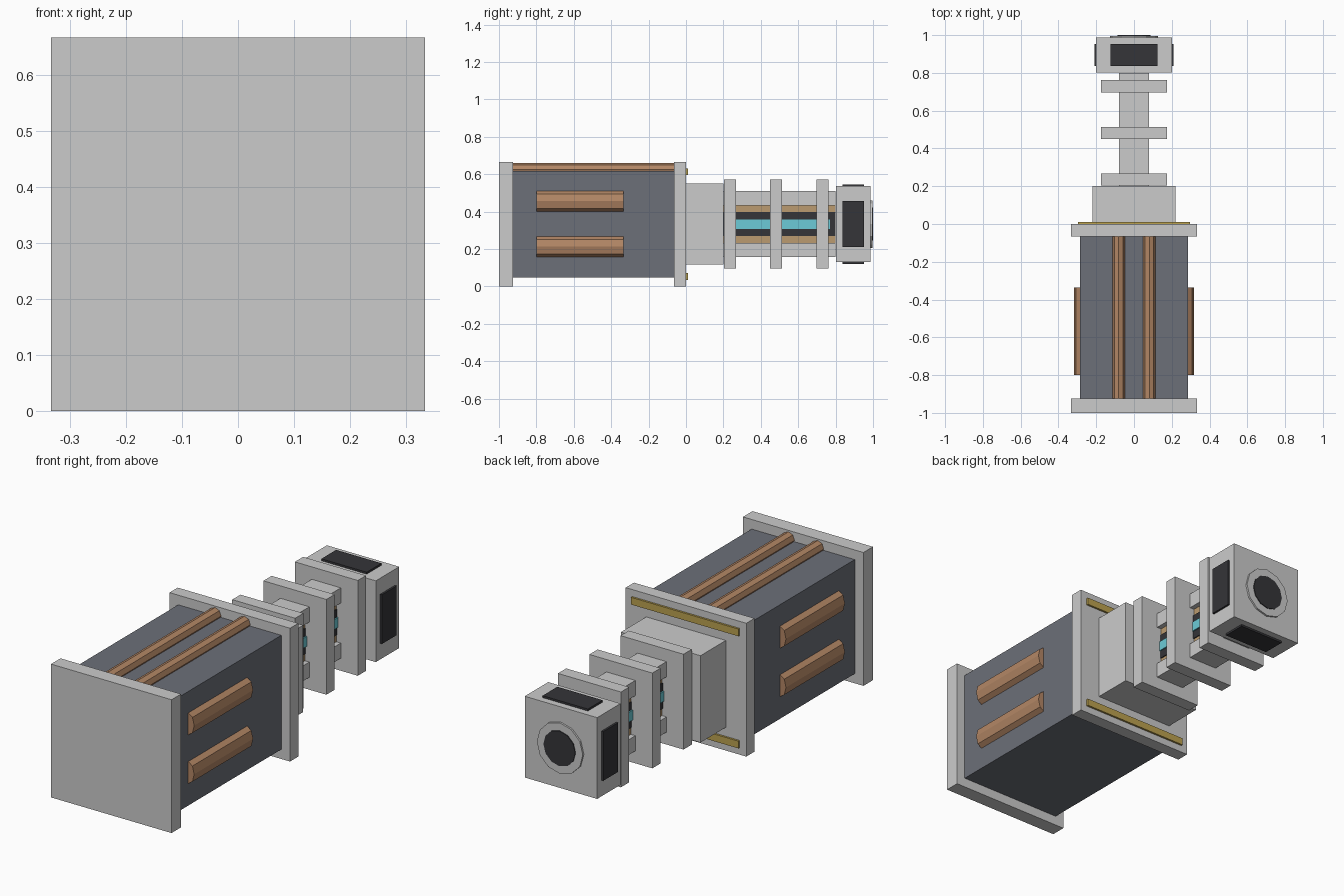
import bpy, math

if "Cube" in bpy.data.objects:
    bpy.data.objects.remove(bpy.data.objects["Cube"])

CZ = 0.333  # height of the long axis


def material(name, rgb):
    m = bpy.data.materials.new(name)
    m.diffuse_color = (*rgb, 1)
    m.use_nodes = True
    m.node_tree.nodes["Principled BSDF"].inputs["Base Color"].default_value = m.diffuse_color
    return m


STEEL = material("dark_steel", (0.15, 0.16, 0.19))
COPPER = material("copper", (0.45, 0.24, 0.13))
BRASS = material("brass", (0.5, 0.36, 0.08))
TAN = material("tan", (0.5, 0.33, 0.16))
BLACK = material("black", (0.035, 0.035, 0.04))
CYAN = material("cyan", (0.15, 0.6, 0.68))


def box(name, x, y, z, mat=None):
    """Box from (min, max) pairs."""
    bpy.ops.mesh.primitive_cube_add(size=1, location=[(a + b) / 2 for a, b in (x, y, z)])
    o = bpy.context.object
    o.name = name
    o.scale = [b - a for a, b in (x, y, z)]
    if mat:
        o.data.materials.append(mat)
    return o


def centred(name, hx, y, hz, mat=None):
    """Box centred on the long axis."""
    return box(name, (-hx, hx), y, (CZ - hz, CZ + hz), mat)


def rod(name, x, z, y, rx, rz, sides, mat=None):
    """Prism along y with an elliptical section."""
    bpy.ops.mesh.primitive_cylinder_add(vertices=sides, radius=1, depth=1,
                                        location=(x, sum(y) / 2, z),
                                        rotation=(math.pi / 2, 0, 0))
    o = bpy.context.object
    o.name = name
    o.scale = (rx, rz, y[1] - y[0])
    if mat:
        o.data.materials.append(mat)
    return o


# Rear housing with end plates
centred("rear_plate", 0.333, (-1.0, -0.925), 0.333)
centred("housing", 0.285, (-0.925, -0.065), 0.285, STEEL)
centred("front_plate", 0.333, (-0.065, 0.0), 0.333)

# Copper pipes on the top and sides
for s in (-1, 1):
    rod("top_pipe", s * 0.081, 0.625, (-0.925, -0.065), 0.033, 0.034, 8, COPPER)
    for z in (0.213, 0.456):
        rod("side_pipe", s * 0.285, z, (-0.8, -0.335), 0.033, 0.055, 8, COPPER)

# Brass strips on the front plate
for z in (0.053, 0.613):
    box("brass_strip", (-0.297, 0.297), (0.0, 0.01), (z - 0.018, z + 0.018), BRASS)

# Neck block and collars
centred("neck_block", 0.22, (0.0, 0.2), 0.217)
for y in (0.203, 0.449, 0.697):
    centred("collar", 0.174, (y, y + 0.065), 0.238)

# Barrel: rails, liners, core and glowing strip
for s in (-1, 1):
    for name, hx, lo, hi, mat in (("rail", 0.08, 0.1, 0.176, None),
                                  ("liner", 0.055, 0.064, 0.1, TAN)):
        z = sorted((CZ + s * lo, CZ + s * hi))
        box(name, (-hx, hx), (0.2, 0.8), z, mat)
centred("barrel_core", 0.06, (0.2, 0.8), 0.064, BLACK)
centred("glow_strip", 0.066, (0.22, 0.77), 0.025, CYAN)

# Muzzle block with inset panels on four sides
centred("muzzle_block", 0.2, (0.802, 0.987), 0.203)
for s in (-1, 1):
    z = CZ + s * 0.203
    box("muzzle_panel_vertical", (-0.125, 0.125), (0.837, 0.953), (z - 0.01, z + 0.01), BLACK)
    x = s * 0.2
    box("muzzle_panel_side", (x - 0.01, x + 0.01), (0.837, 0.953), (CZ - 0.123, CZ + 0.123), BLACK)

# Muzzle ring and bore
rod("muzzle_ring", 0, CZ, (0.98, 0.996), 0.127, 0.127, 12)
rod("muzzle_bore", 0, CZ, (0.98, 1.0), 0.088, 0.088, 12, BLACK)
